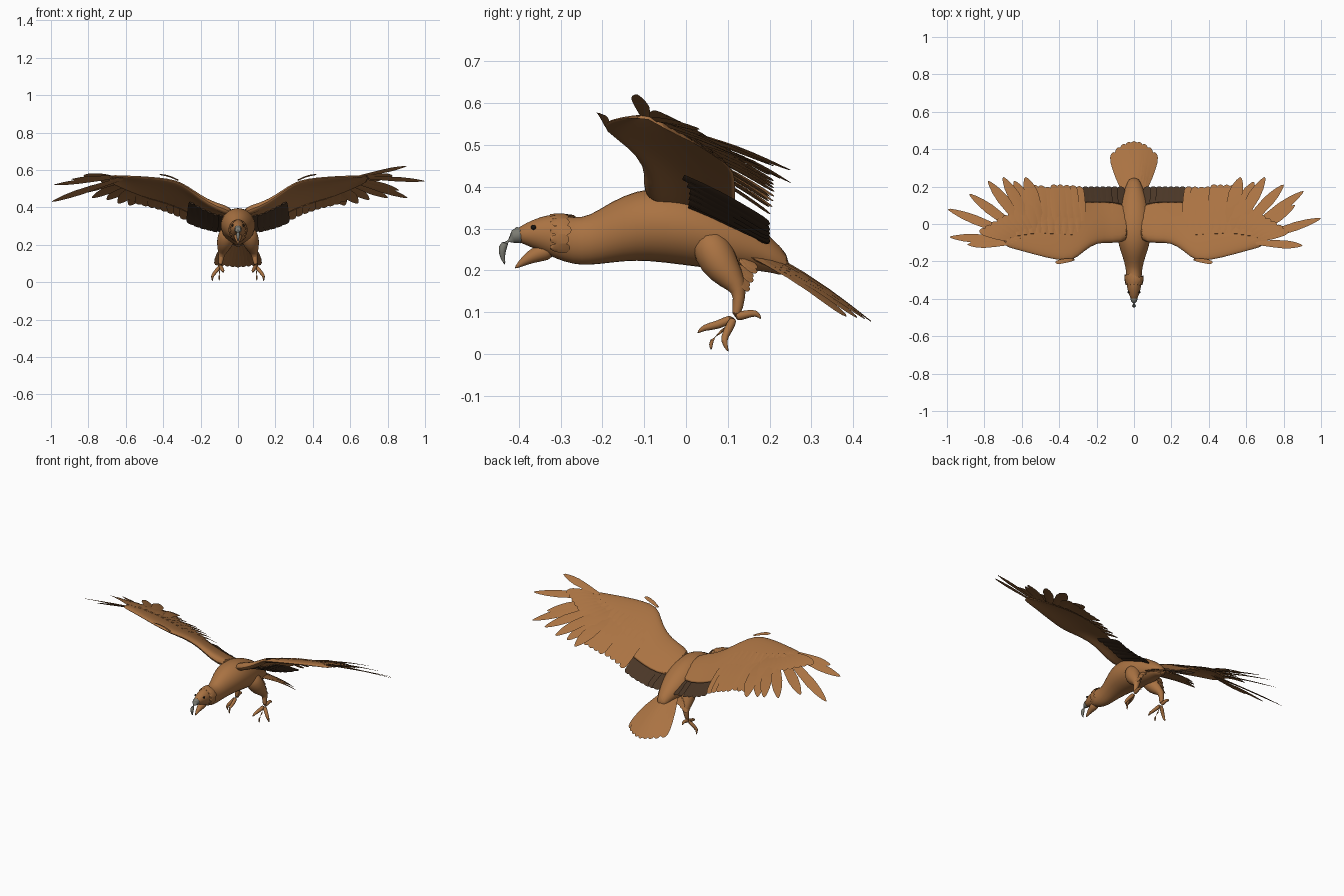
import bpy, bmesh, math, random
from mathutils import Vector as V

random.seed(4)
cube = bpy.data.objects.get("Cube")
if cube:
    bpy.data.objects.remove(cube)


def material(name, rgb):
    m = bpy.data.materials.new(name)
    m.use_nodes = True
    m.diffuse_color = (*rgb, 1)
    m.node_tree.nodes["Principled BSDF"].inputs["Base Color"].default_value = (*rgb, 1)
    return m


BROWN = material("warm_brown", (0.40, 0.17, 0.055))
DARK = material("dark_brown", (0.07, 0.038, 0.02))
GREY = material("beak_grey", (0.20, 0.20, 0.17))
BLACK = material("eye_black", (0.01, 0.008, 0.006))


def finish(name, bm, mat, subdivide=0):
    bmesh.ops.recalc_face_normals(bm, faces=bm.faces)
    me = bpy.data.meshes.new(name)
    bm.to_mesh(me)
    bm.free()
    me.materials.append(mat)
    ob = bpy.data.objects.new(name, me)
    bpy.context.collection.objects.link(ob)
    if subdivide:
        ob.modifiers.new("smooth", "SUBSURF").levels = subdivide
        ob.modifiers["smooth"].render_levels = subdivide
    bpy.ops.object.select_all(action="DESELECT")
    ob.select_set(True)
    bpy.context.view_layer.objects.active = ob
    bpy.ops.object.shade_smooth_by_angle(angle=math.radians(50))
    return ob


def loft(bm, rings):
    rows = [[bm.verts.new(p) for p in ring] for ring in rings]
    n = len(rows[0])
    for a, b in zip(rows, rows[1:]):
        for i in range(n):
            bm.faces.new((a[i], a[(i + 1) % n], b[(i + 1) % n], b[i]))
    bm.faces.new(rows[0])
    bm.faces.new(rows[-1])


def tube(bm, path, radii, n=10):
    pts = [V(p) for p in path]
    rings = []
    for i, (p, r) in enumerate(zip(pts, radii)):
        d = (pts[min(i + 1, len(pts) - 1)] - pts[max(i - 1, 0)]).normalized()
        side = d.cross(V((0, 1, 0.3)) if abs(d.y) < 0.7 else V((0, 0, 1))).normalized()
        up = side.cross(d)
        rings.append([p + r * (math.cos(t) * side + math.sin(t) * up)
                      for t in (2 * math.pi * k / n for k in range(n))])
    loft(bm, rings)


def feather(bm, base, tip, width, normal, sag=0.0, thick=0.004,
            shape=(0.45, 0.75, 0.95, 1, 0.95, 0.75, 0.45, 0.08)):
    base, tip, normal = V(base), V(tip), V(normal).normalized()
    d = tip - base
    side = d.cross(normal).normalized()
    up = side.cross(d).normalized()
    rings = []
    steps = (0, 0.2, 0.42, 0.64, 0.8, 0.91, 0.975, 1)
    for t, w in zip(steps, shape):
        c = base + d * t + up * sag * math.sin(math.pi * t)
        h = thick * (1.1 - t)
        rings.append([c + side * w * width / 2, c + up * h,
                      c - side * w * width / 2, c - up * h])
    loft(bm, rings)


# Body with head and neck: y, top, bottom, half width
BODY = [(-0.41, 0.297, 0.272, 0.012), (-0.385, 0.313, 0.261, 0.025),
        (-0.35, 0.329, 0.246, 0.036), (-0.31, 0.338, 0.226, 0.042),
        (-0.27, 0.326, 0.213, 0.042), (-0.23, 0.331, 0.211, 0.046),
        (-0.18, 0.366, 0.217, 0.060), (-0.12, 0.393, 0.223, 0.082),
        (-0.05, 0.402, 0.217, 0.096), (0.03, 0.387, 0.206, 0.094),
        (0.10, 0.355, 0.199, 0.082), (0.16, 0.315, 0.198, 0.062),
        (0.20, 0.283, 0.196, 0.045), (0.25, 0.235, 0.180, 0.025)]
bm = bmesh.new()
loft(bm, [[(rx * math.cos(a), y, (t + b) / 2 + (t - b) / 2 * math.sin(a))
           for a in (math.tau * k / 16 for k in range(16))] for y, t, b, rx in BODY])
finish("body", bm, BROWN, 1)

# Hooked upper beak and open lower jaw
bm = bmesh.new()
tube(bm, [(0, -0.385, 0.287), (0, -0.415, 0.282), (0, -0.435, 0.267),
          (0, -0.443, 0.242), (0, -0.433, 0.213)], (0.025, 0.021, 0.014, 0.009, 0.002))
finish("upper_beak", bm, GREY, 1)
bm = bmesh.new()
tube(bm, [(0, -0.32, 0.252), (0, -0.355, 0.24), (0, -0.385, 0.225),
          (0, -0.411, 0.204)], (0.028, 0.021, 0.013, 0.002))
finish("lower_jaw", bm, BROWN, 1)

# Nape tufts around the back of the head
bm = bmesh.new()
for k in range(11):
    a = math.radians(-30 + 24 * k)
    out = V((math.cos(a), 0, math.sin(a)))
    c = V((0, 0, 0.28))
    feather(bm, c + V((0.040 * out.x, -0.325, 0.050 * out.z)),
            c + V((0.050 * out.x, -0.272 + random.uniform(-0.01, 0.01), 0.052 * out.z)),
            0.026, out, 0.003)
finish("nape_tufts", bm, BROWN)

# Tail fan
bm = bmesh.new()
for k in range(-4, 5):
    f = k / 4
    feather(bm, (0.035 * f, 0.15, 0.258 - 0.02 * abs(f)),
            (0.112 * f, 0.443 - 0.06 * f * f, 0.078 + 0.012 * abs(f)),
            0.062, (0.25 * f, 0.55, 0.83), 0.010, 0.010 - 0.003 * abs(f))
finish("tail_feathers", bm, BROWN)

# Wing stations: x, leading y and z, trailing y and z, thickness
WING = [(0.02, -0.10, 0.375, 0.11, 0.315, 0.030), (0.12, -0.105, 0.405, 0.12, 0.32, 0.026),
        (0.20, -0.10, 0.455, 0.12, 0.34, 0.022), (0.27, -0.15, 0.508, 0.12, 0.37, 0.018),
        (0.33, -0.205, 0.542, 0.12, 0.40, 0.016), (0.42, -0.195, 0.555, 0.12, 0.43, 0.014),
        (0.52, -0.17, 0.562, 0.10, 0.455, 0.012), (0.62, -0.14, 0.565, 0.03, 0.50, 0.009),
        (0.70, -0.12, 0.565, -0.05, 0.535, 0.005)]


def wing_point(x, u):
    for a, b in zip(WING, WING[1:]):
        if x <= b[0]:
            break
    f = (x - a[0]) / (b[0] - a[0])
    _, ly, lz, ty, tz, _ = [p + (q - p) * f for p, q in zip(a, b)]
    return V((x, ly + (ty - ly) * u, lz + (tz - lz) * u + 0.02 * math.sin(math.pi * u)))


# Tips of the long outer feathers, which differ a little on each side
TIPS = {1: [(0.57, 0.25, 0.41), (0.64, 0.225, 0.42), (0.70, 0.25, 0.44), (0.80, 0.21, 0.45),
            (0.905, 0.175, 0.45), (0.86, 0.10, 0.49), (0.998, 0.03, 0.54), (0.90, -0.115, 0.62)],
        -1: [(0.58, 0.25, 0.41), (0.64, 0.23, 0.42), (0.70, 0.25, 0.44), (0.78, 0.23, 0.45),
             (0.88, 0.16, 0.47), (0.995, 0.08, 0.43), (0.985, -0.07, 0.52), (0.89, -0.11, 0.55)]}
SLOPE = (-0.15, 0.42, 0.9)
CHORD = (0, 0.04, 0.12, 0.28, 0.5, 0.75, 1)
POINTED = (0.5, 0.7, 0.9, 1, 0.8, 0.5, 0.25, 0.04)

for s, side in ((1, "left"), (-1, "right")):
    def m(p):
        return V((s * p[0], p[1], p[2]))

    # Wing arm
    bm = bmesh.new()
    rings = []
    for st in WING:
        def skin(u, sign):
            h = st[5] * (1 - 0.85 * u) * math.sqrt(min(1, u / 0.12))
            return m(wing_point(st[0], u) + V((0, 0, sign * h)))
        rings.append([skin(u, 1) for u in CHORD] + [skin(u, -1) for u in CHORD[:0:-1]])
    loft(bm, rings)
    finish(side + "_wing", bm, BROWN, 1)

    # Dark inner feathers
    bm = bmesh.new()
    for k in range(7):
        x = 0.06 + 0.031 * k
        end = wing_point(x, 1)
        feather(bm, m(wing_point(x, 0.5) - V((0, 0, 0.022))),
                m((x + 0.01, 0.20, end.z - 0.05)), 0.048, m((-0.4, 0.42, 0.85)), 0.004,
                shape=(0.7, 0.9, 1, 1, 1, 0.95, 0.75, 0.3))
    finish(side + "_inner_feathers", bm, DARK)

    # Secondary feathers
    bm = bmesh.new()
    for k in range(9):
        x = 0.28 + 0.034 * k
        end = wing_point(x, 1)
        feather(bm, m(wing_point(x, 0.5)),
                m((x + 0.012, 0.205 + random.uniform(-0.008, 0.008), end.z - 0.04)),
                0.052, m(SLOPE), 0.008, shape=(0.7, 0.9, 1, 1, 0.95, 0.85, 0.6, 0.15))
    finish(side + "_secondary_feathers", bm, BROWN)

    # Primary feathers
    bm = bmesh.new()
    for k, tip in enumerate(TIPS[s]):
        f = k / 7
        base = wing_point(0.50 + 0.15 * f, 0.65 - 0.4 * f)
        feather(bm, m(base), m(tip), 0.075 - 0.027 * f, m(SLOPE), 0.012 * (1 - f), 0.005,
                shape=POINTED)
    for k in range(9):
        x = 0.52 + 0.02 * k
        p = wing_point(x, 0.45)
        feather(bm, m(p), m(p + V((0.05 + 0.012 * k, 0.16 - 0.014 * k, -0.05 + 0.006 * k))),
                0.05, m(SLOPE), 0.006)
    finish(side + "_primary_feathers", bm, BROWN)

    # Covert feathers over the upper wing, and the thumb feather
    bm = bmesh.new()
    for k in range(10):
        x = 0.30 + 0.035 * k
        feather(bm, m(wing_point(x, 0.45) + V((0, 0, 0.006))),
                m(wing_point(x + 0.015, 0.97) + V((0, 0, 0.004))), 0.05, m(SLOPE), 0.004)
    feather(bm, m((0.32, -0.19, 0.545)), m((0.42, -0.207, 0.576)), 0.025, m((0, 0.3, 1)), 0.006)
    finish(side + "_covert_feathers", bm, BROWN)

    # Leg
    bm = bmesh.new()
    tube(bm, [m(p) for p in ((0.05, 0.04, 0.29), (0.06, 0.065, 0.245), (0.074, 0.09, 0.20),
                             (0.084, 0.122, 0.165), (0.09, 0.13, 0.14), (0.095, 0.118, 0.085))],
         (0.035, 0.052, 0.043, 0.025, 0.015, 0.012), 12)
    finish(side + "_leg", bm, BROWN, 1)

    # Ragged feathers behind the thigh
    bm = bmesh.new()
    for k in range(6):
        p = V((0.05 + 0.008 * k, 0.125 + 0.004 * (k % 2), 0.235 - 0.011 * k))
        feather(bm, m(p), m(p + V((0.008, 0.045 - 0.005 * k, -0.03))), 0.026, m((0.6, 0.6, 0.5)))
    finish(side + "_thigh_tufts", bm, BROWN)

    # Toes with curled claws
    bm = bmesh.new()
    ankle = (0.095, 0.116, 0.088)
    for toe in (((0.085, 0.075, 0.068), (0.08, 0.042, 0.064), (0.078, 0.027, 0.05)),
                ((0.10, 0.083, 0.05), (0.10, 0.058, 0.034), (0.10, 0.06, 0.008)),
                ((0.122, 0.098, 0.052), (0.14, 0.088, 0.032), (0.137, 0.102, 0.004)),
                ((0.098, 0.145, 0.095), (0.10, 0.17, 0.10), (0.10, 0.180, 0.083))):
        tube(bm, [m(ankle)] + [m(p) for p in toe], (0.013, 0.011, 0.009, 0.002), 8)
    finish(side + "_foot", bm, BROWN, 1)

    # Eye
    bm = bmesh.new()
    bmesh.ops.create_uvsphere(bm, u_segments=12, v_segments=8, radius=0.006)
    bmesh.ops.translate(bm, verts=bm.verts, vec=m((0.029, -0.365, 0.303)))
    finish(side + "_eye", bm, BLACK)
